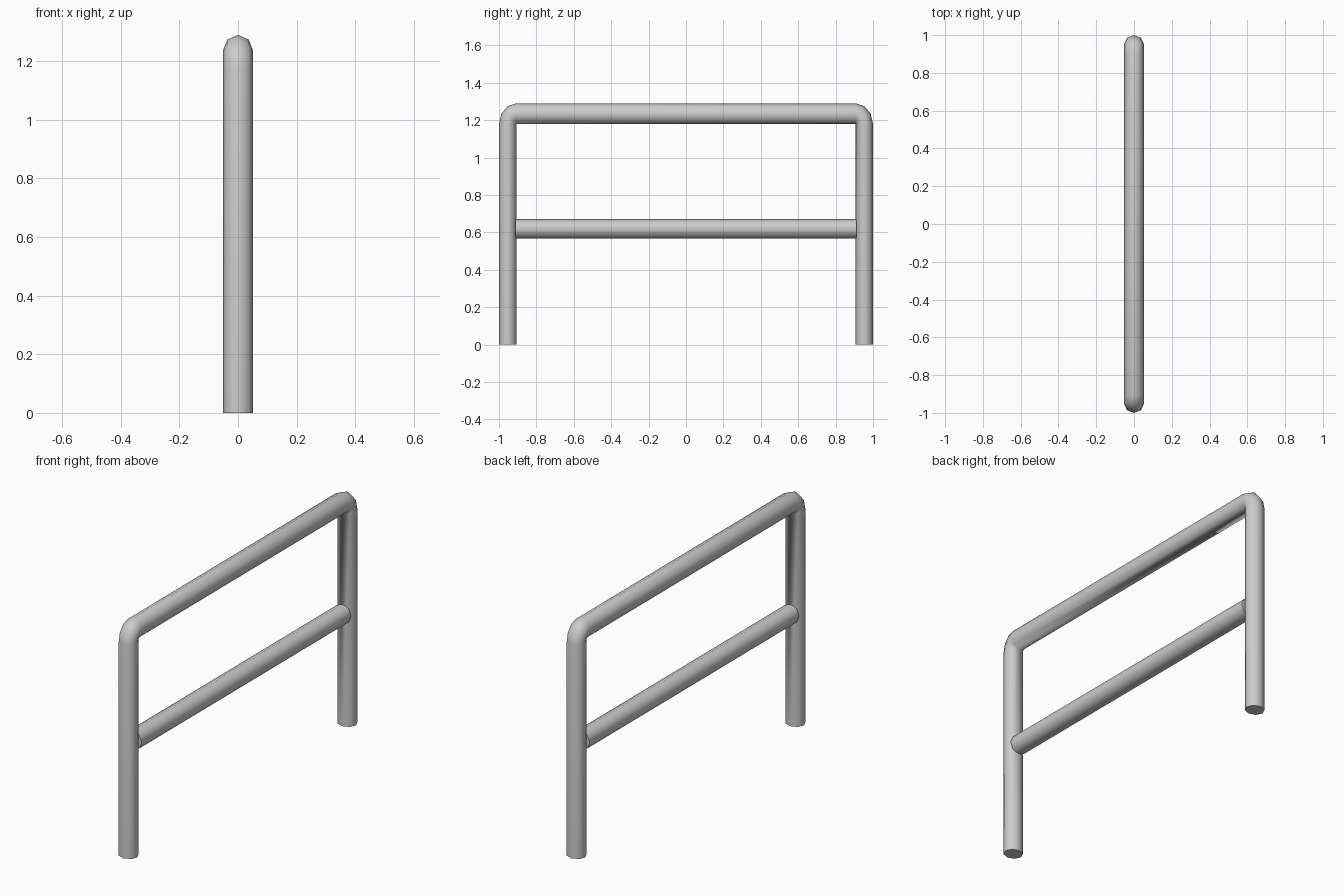
import bpy, bmesh
from math import sin, cos, pi, radians

if "Cube" in bpy.data.objects:
    bpy.data.objects.remove(bpy.data.objects["Cube"])

SIDES = 8
HALF_W = 0.052          # half width of every tube along x
INNER_Y, INNER_Z = 0.906, 1.178   # inner corner of the frame
LEG_D, BAR_D = 0.094, 0.112       # in-plane tube thickness


def tube(name, sections):
    """Skin octagonal rings; each section is an (inner, outer) pair of (y, z) points."""
    bm = bmesh.new()
    rings = []
    for (iy, iz), (oy, oz) in sections:
        ring = []
        for k in range(SIDES):
            a = 2 * pi * k / SIDES
            t = 0.5 + 0.5 * cos(a)
            ring.append(bm.verts.new((HALF_W * sin(a),
                                      iy + (oy - iy) * t, iz + (oz - iz) * t)))
        rings.append(ring)
    for a, b in zip(rings, rings[1:]):
        for k in range(SIDES):
            n = (k + 1) % SIDES
            bm.faces.new((a[k], a[n], b[n], b[k]))
    bm.faces.new(rings[0])
    bm.faces.new(rings[-1])
    # close the pinched inner side of the bends
    bmesh.ops.remove_doubles(bm, verts=bm.verts, dist=1e-5)
    bmesh.ops.recalc_face_normals(bm, faces=bm.faces)
    mesh = bpy.data.meshes.new(name)
    bm.to_mesh(mesh)
    bm.free()
    obj = bpy.data.objects.new(name, mesh)
    bpy.context.collection.objects.link(obj)
    bpy.ops.object.select_all(action='DESELECT')
    obj.select_set(True)
    bpy.context.view_layer.objects.active = obj
    bpy.ops.object.shade_smooth_by_angle(angle=radians(50))
    return obj


# Outer frame: leg, rounded corner, top bar, rounded corner, leg
half = [((-INNER_Y, 0), (-INNER_Y - LEG_D, 0))]
for deg in (0, 30, 60, 90):
    a = radians(deg)
    half.append(((-INNER_Y, INNER_Z),
                 (-INNER_Y - LEG_D * cos(a), INNER_Z + BAR_D * sin(a))))
other = [((-i[0], i[1]), (-o[0], o[1])) for i, o in reversed(half)]
tube("outer_frame", half + other)

# Middle rail between the legs
RAIL_Y = 0.912
tube("middle_rail", [((y, 0.566), (y, 0.67)) for y in (-RAIL_Y, RAIL_Y)])
